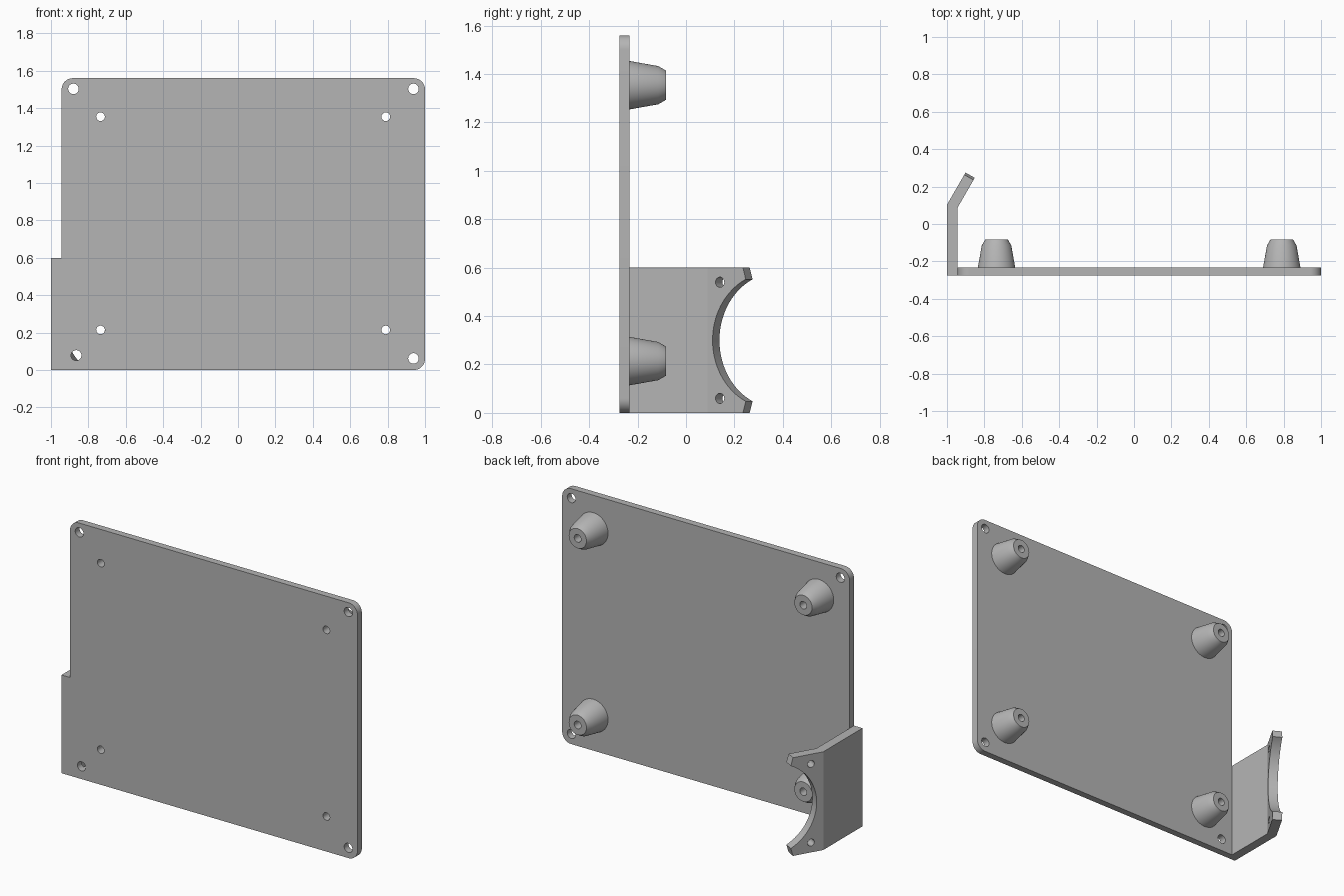
import bpy, bmesh
from math import sin, cos, pi, radians
from mathutils import Vector

cube = bpy.data.objects.get("Cube")
if cube:
    bpy.data.objects.remove(cube, do_unlink=True)

grey = bpy.data.materials.new("plain grey")
grey.use_nodes = True
grey.diffuse_color = (0.46, 0.46, 0.46, 1)
grey.node_tree.nodes["Principled BSDF"].inputs["Base Color"].default_value = grey.diffuse_color

FRONT, BACK = -0.275, -0.233      # plate thickness in y
INNER = -0.943                    # inner face of the side wall
WALL_TOP = 0.6


def loft(name, loops, wrap=False):
    """Skin a row of equal loops; cap the ends, or join last to first."""
    bm = bmesh.new()
    rings = [[bm.verts.new(p) for p in loop] for loop in loops]
    n = len(rings[0])
    pairs = list(zip(rings, rings[1:]))
    if wrap:
        pairs.append((rings[-1], rings[0]))
    else:
        bm.faces.new(rings[0])
        bm.faces.new(rings[-1])
    for a, b in pairs:
        for i in range(n):
            j = (i + 1) % n
            bm.faces.new((a[i], a[j], b[j], b[i]))
    bmesh.ops.recalc_face_normals(bm, faces=bm.faces)
    mesh = bpy.data.meshes.new(name)
    bm.to_mesh(mesh)
    bm.free()
    mesh.materials.append(grey)
    obj = bpy.data.objects.new(name, mesh)
    bpy.context.collection.objects.link(obj)
    return obj


def activate(obj):
    bpy.ops.object.select_all(action='DESELECT')
    obj.select_set(True)
    bpy.context.view_layer.objects.active = obj


def drill(obj, centre, axis, radius, depth=0.3, sides=32):
    """Cut a round hole through obj along axis."""
    bpy.ops.mesh.primitive_cylinder_add(vertices=sides, radius=radius, depth=depth, location=centre)
    cutter = bpy.context.object
    cutter.hide_render = True
    cutter.rotation_euler = Vector(axis).to_track_quat('Z', 'Y').to_euler()
    cutter.data.materials.append(grey)
    mod = obj.modifiers.new("hole", 'BOOLEAN')
    mod.operation, mod.solver, mod.object = 'DIFFERENCE', 'EXACT', cutter
    activate(obj)
    bpy.ops.object.modifier_apply(modifier=mod.name)
    bpy.data.objects.remove(cutter, do_unlink=True)


def smooth(obj):
    activate(obj)
    bpy.ops.object.shade_smooth_by_angle(angle=radians(30))


# Base plate with three rounded corners, square where the wall joins
R, TOP = 0.06, 1.56
outline = [(INNER, 0)]
for cx, cz, start in ((1 - R, R, -90), (1 - R, TOP - R, 0), (INNER + R, TOP - R, 90)):
    for k in range(13):
        a = radians(start + 7.5 * k)
        outline.append((cx + R * cos(a), cz + R * sin(a)))
plate = loft("base_plate", [[(x, y, z) for x, z in outline] for y in (FRONT, BACK)])

# Corner mounting holes
for x, z in ((-0.88, 1.503), (0.938, 1.503), (0.938, 0.062), (-0.865, 0.078)):
    drill(plate, (x, FRONT, z), (0, 1, 0), 0.028)

# Tapered hollow standoffs, each with a hole through the plate
BORE = 0.023
boss_profile = [(BORE, BACK), (0.1, BACK), (0.079, -0.115), (0.06, -0.082), (BORE, -0.082)]
for side, x in (("right", -0.735), ("left", 0.79)):
    for level, z in (("lower", 0.214), ("upper", 1.354)):
        drill(plate, (x, FRONT, z), (0, 1, 0), BORE)
        turns = [2 * pi * k / 48 for k in range(48)]
        boss = loft(f"{level}_{side}_standoff",
                    [[(x + r * cos(a), y, z + r * sin(a)) for r, y in boss_profile] for a in turns],
                    wrap=True)
        smooth(boss)
smooth(plate)

# Side wall, bent inward by 30 degrees, with slightly slanted tips
along = Vector((0.5, 0.866, 0))
normal = Vector((0.866, -0.5, 0))
bend_in = Vector((INNER, 0.088, 0))
bend_out = Vector((-1, 0.103, 0))


def wall_loop(z, cut):
    pts = [Vector((INNER, FRONT, 0)), bend_in, bend_in + along * (0.184 - cut),
           bend_out + along * (0.199 - cut), bend_out, Vector((-1, FRONT, 0))]
    return [(p.x, p.y, z) for p in pts]


wall = loft("bent_side_wall", [wall_loop(z, cut) for z, cut in
                               ((0, 0.014), (0.05, 0), (WALL_TOP - 0.05, 0), (WALL_TOP, 0.014))])

# Round cut-out and two screw holes in the bent part
mid = Vector((0, 0, WALL_TOP / 2))
drill(wall, bend_in + along * 0.305 + mid, normal, 0.28, sides=96)
for dz in (-0.24, 0.24):
    drill(wall, bend_in + along * 0.06 + mid + Vector((0, 0, dz)), normal, 0.021)
smooth(wall)
